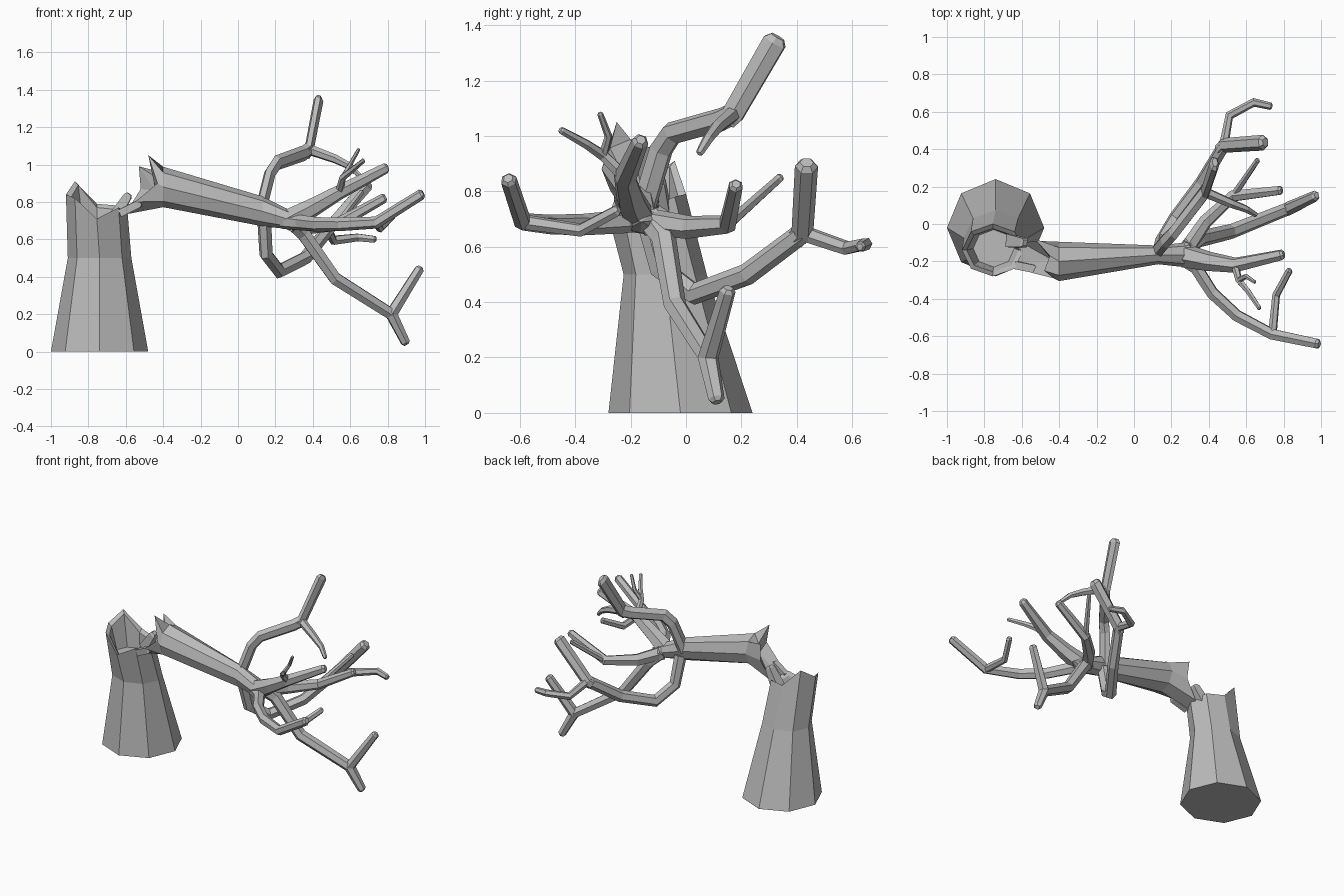
import bpy
import bmesh
from math import cos, sin, tau
from mathutils import Vector

default_cube = bpy.data.objects.get("Cube")
if default_cube:
    bpy.data.objects.remove(default_cube, do_unlink=True)

# One bark material for the whole tree
bark = bpy.data.materials.new("grey_bark")
bark.use_nodes = True
bark_color = (.5, .5, .5, 1)
bark.diffuse_color = bark_color
shader = next(n for n in bark.node_tree.nodes if n.type == "BSDF_PRINCIPLED")
shader.inputs["Base Color"].default_value = bark_color
shader.inputs["Roughness"].default_value = .9


def skin_rings(name, rings, start_point=None, end_point=None):
    """Bridge rings of points; close each end flat, or as a fan to a point."""
    bm = bmesh.new()
    loops = [[bm.verts.new(point) for point in ring] for ring in rings]
    count = len(loops[0])
    for lower, upper in zip(loops, loops[1:]):
        for i in range(count):
            j = (i + 1) % count
            bm.faces.new((lower[i], lower[j], upper[j], upper[i]))
    for loop, point in ((loops[0], start_point), (loops[-1], end_point)):
        if point is None:
            bm.faces.new(loop)
        else:
            center = bm.verts.new(point)
            for i in range(count):
                bm.faces.new((loop[i], loop[(i + 1) % count], center))
    bmesh.ops.recalc_face_normals(bm, faces=bm.faces)
    mesh = bpy.data.meshes.new(name)
    bm.to_mesh(mesh)
    bm.free()
    mesh.materials.append(bark)
    obj = bpy.data.objects.new(name, mesh)
    bpy.context.collection.objects.link(obj)
    return obj


def branch(name, path, start_radius, end_radius, squash=.85, sides=6):
    """Faceted tapering limb along a path, with a chamfered tip."""
    points = [Vector(p) for p in path]
    last = len(points) - 1
    steps = [(b - a).normalized() for a, b in zip(points, points[1:])]
    tangents = [steps[0]]
    tangents += [(a + b).normalized() for a, b in zip(steps, steps[1:])]
    tangents.append(steps[-1])

    # The chamfer is one more, smaller ring beyond the end
    radii = [start_radius + (end_radius - start_radius) * i / last
             for i in range(last + 1)]
    points.append(points[-1] + steps[-1] * end_radius * .45)
    tangents.append(steps[-1])
    radii.append(end_radius * .6)

    side = tangents[0].orthogonal().normalized()
    previous = tangents[0]
    rings = []
    for point, tangent, radius in zip(points, tangents, radii):
        side = previous.rotation_difference(tangent) @ side
        up = tangent.cross(side)
        ring = []
        for i in range(sides):
            angle = tau * i / sides
            offset = (side * cos(angle) + up * sin(angle)) * radius
            offset.x *= squash
            ring.append(point + offset)
        rings.append(ring)
        previous = tangent
    return skin_rings(name, rings)


def stump_ring(center_x, center_y, radius_x, radius_y, heights):
    return [(center_x + radius_x * cos(tau * i / 8),
             center_y + radius_y * sin(tau * i / 8), z)
            for i, z in enumerate(heights)]


def trunk_ring(x, center_y, center_z, radius_y, radius_z):
    return [(x, center_y + radius_y * cos(tau * i / 8),
             center_z + radius_z * sin(tau * i / 8)) for i in range(8)]


# Standing stump with a jagged, hollow top
jagged = [.74, .78, .79, .91, .84, .82, .71, .77]
skin_rings("stump", [
    stump_ring(-.74, -.02, .26, .26, [0] * 8),
    stump_ring(-.74, -.075, .17, .15, [.5] * 8),
    stump_ring(-.755, -.14, .165, .14, jagged),
    stump_ring(-.755, -.14, .14, .115, [z - .02 for z in jagged]),
    stump_ring(-.75, -.13, .11, .1, [.66] * 8),
])

# Fallen trunk, splintered where it broke and still hinged on the stump
splinters = [(-.52, -.09, .87), (-.53, -.08, .99), (-.45, -.17, .94),
             (-.48, -.25, 1.05), (-.43, -.29, .9), (-.55, -.26, .8),
             (-.62, -.2, .73), (-.6, -.1, .74)]
skin_rings("fallen_trunk", [
    splinters,
    trunk_ring(-.4, -.2, .88, .105, .108),
    trunk_ring(.13, -.165, .75, .05, .08),
    trunk_ring(.31, -.165, .695, .07, .045),
], start_point=(-.44, -.19, .86), end_point=(.38, -.16, .69))

# Loose splinters between stump and trunk
branch("hinge_splinter", [(-.66, -.09, .72), (-.59, -.1, .83)],
       .05, .035, sides=4)
branch("front_splinter", [(-.63, -.22, .74), (-.53, -.24, .79)],
       .03, .03, sides=4)

# Upper limb
upper_fork = (.38, .17, 1.08)
branch("upper_limb", [(.12, -.15, .75), (.17, -.09, .95), (.21, -.05, 1.01),
                      (.35, .13, 1.06), upper_fork], .045, .042, .7)
branch("upper_limb_tip", [(.37, .15, 1.06), upper_fork, (.43, .32, 1.34)],
       .042, .048, .55)
branch("upper_limb_twig", [upper_fork, (.52, .11, 1.03), (.6, .08, .99),
                           (.65, .05, .94)], .03, .015)

# Drooping limb
droop_fork = (.82, .08, .2)
branch("drooping_limb", [(.28, -.13, .7), (.35, -.08, .63), (.52, -.04, .39),
                         droop_fork], .05, .036)
branch("drooping_limb_tip", [droop_fork, (.97, .15, .44)], .038, .03)
branch("drooping_limb_stub", [droop_fork, (.895, .11, .05)], .038, .03)

# Front limb
front_fork = (.74, -.59, .69)
branch("front_limb", [(.24, -.17, .7), (.33, -.23, .69), (.42, -.37, .68),
                      (.55, -.49, .68), front_fork, (.98, -.64, .84)],
       .045, .03)
branch("front_limb_twig", [front_fork, (.76, -.38, .66), (.83, -.25, .73)],
       .028, .022)

# Middle limb
middle_fork = (.54, -.22, .85)
branch("middle_limb", [(.27, -.17, .7), (.4, -.2, .77), middle_fork,
                       (.79, -.165, .98)], .065, .03)
branch("middle_limb_twig", [middle_fork, (.56, -.3, .93), (.61, -.36, .97),
                            (.67, -.45, 1.02)], .025, .014)
branch("middle_limb_twiglet", [(.56, -.3, .93), (.6, -.28, 1),
                               (.645, -.31, 1.08)], .017, .011)

# Back limb
back_fork = (.53, .15, .68)
branch("back_limb", [(.28, -.14, .69), (.38, .01, .67), back_fork,
                     (.78, .18, .82)], .05, .027)
branch("back_limb_twig", [(.5, .12, .68), back_fork, (.66, .34, .85)],
       .028, .017)

# Lower back limb
lower_fork = (.48, .42, .65)
branch("lower_limb", [(.14, -.14, .71), (.15, -.09, .52), (.22, .03, .43),
                      (.36, .22, .5), lower_fork], .045, .038)
branch("lower_limb_tip", [(.46, .4, .63), lower_fork, (.69, .435, .89)],
       .04, .042)
branch("lower_limb_twig", [lower_fork, (.51, .58, .595), (.64, .65, .61),
                           (.73, .63, .6)], .03, .02)
